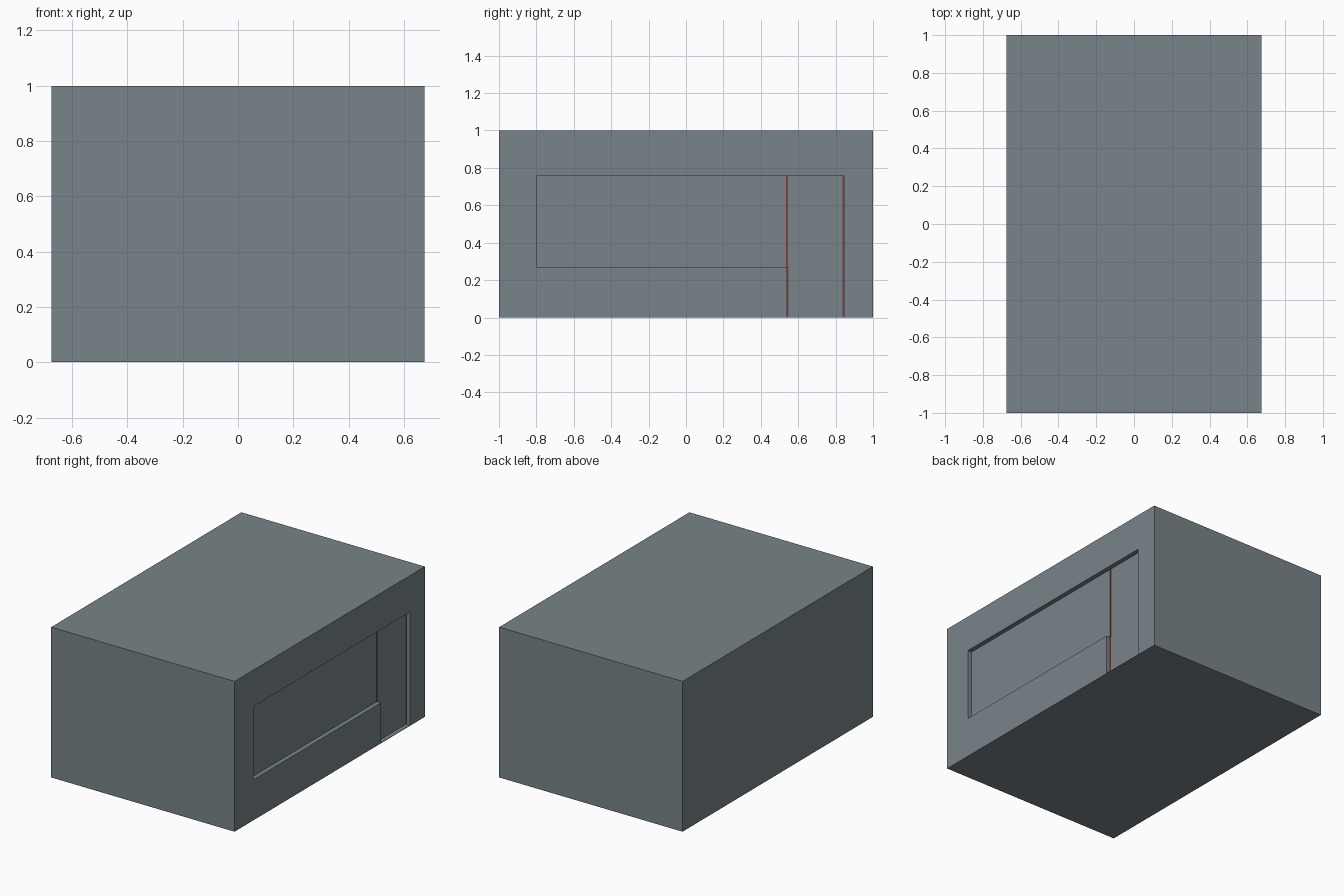
import bpy, bmesh

if "Cube" in bpy.data.objects:
    bpy.data.objects.remove(bpy.data.objects["Cube"])

W, L, H = 0.675, 1.0, 1.0      # half width, half length, height
DEPTH = 0.03                   # recess depth in the right wall


def material(name, rgb):
    m = bpy.data.materials.new(name)
    m.diffuse_color = (*rgb, 1)
    m.use_nodes = True
    m.node_tree.nodes["Principled BSDF"].inputs["Base Color"].default_value = m.diffuse_color
    return m


def add_object(name, bm, mat):
    bmesh.ops.recalc_face_normals(bm, faces=bm.faces)
    me = bpy.data.meshes.new(name)
    bm.to_mesh(me)
    bm.free()
    me.materials.append(mat)
    ob = bpy.data.objects.new(name, me)
    bpy.context.collection.objects.link(ob)
    return ob


def prism(name, outline, x0, x1, mat):
    """Extrude a (y, z) outline from x0 to x1."""
    bm = bmesh.new()
    face = bm.faces.new([bm.verts.new((x0, y, z)) for y, z in outline])
    geo = bmesh.ops.extrude_face_region(bm, geom=[face])["geom"]
    verts = [g for g in geo if isinstance(g, bmesh.types.BMVert)]
    bmesh.ops.translate(bm, verts=verts, vec=(x1 - x0, 0, 0))
    return add_object(name, bm, mat)


def rect(y0, y1, z0, z1):
    return [(y0, z0), (y1, z0), (y1, z1), (y0, z1)]


grey = material("slate_grey", (0.188, 0.231, 0.250))
red = material("dark_red", (0.25, 0.04, 0.04))

# Main block
body = prism("building_block", rect(-L, L, 0, H), -W, W, grey)

# Recess: long window joined to a tall doorway, above a thin floor lip
recess = [(-0.80, 0.27), (0.54, 0.27), (0.54, 0.003),
          (0.845, 0.003), (0.845, 0.757), (-0.80, 0.757)]
cutter = prism("recess_cutter", recess, W - DEPTH, W + 0.1, grey)
cutter.hide_render = True
mod = body.modifiers.new("recess", "BOOLEAN")
mod.operation = "DIFFERENCE"
mod.solver = "EXACT"
mod.object = cutter
bpy.context.view_layer.objects.active = body
bpy.ops.object.modifier_apply(modifier=mod.name)
bpy.data.objects.remove(cutter)

# Thin red trim strips on the recessed panel, either side of the door
for name, y0, y1, z0, z1 in (
        ("door_trim_front_lower", 0.540, 0.548, 0.003, 0.27),
        ("door_trim_front_upper", 0.535, 0.545, 0.27, 0.757),
        ("door_trim_back", 0.837, 0.845, 0.003, 0.757)):
    prism(name, rect(y0, y1, z0, z1), W - DEPTH - 0.001, W - DEPTH + 0.002, red)
